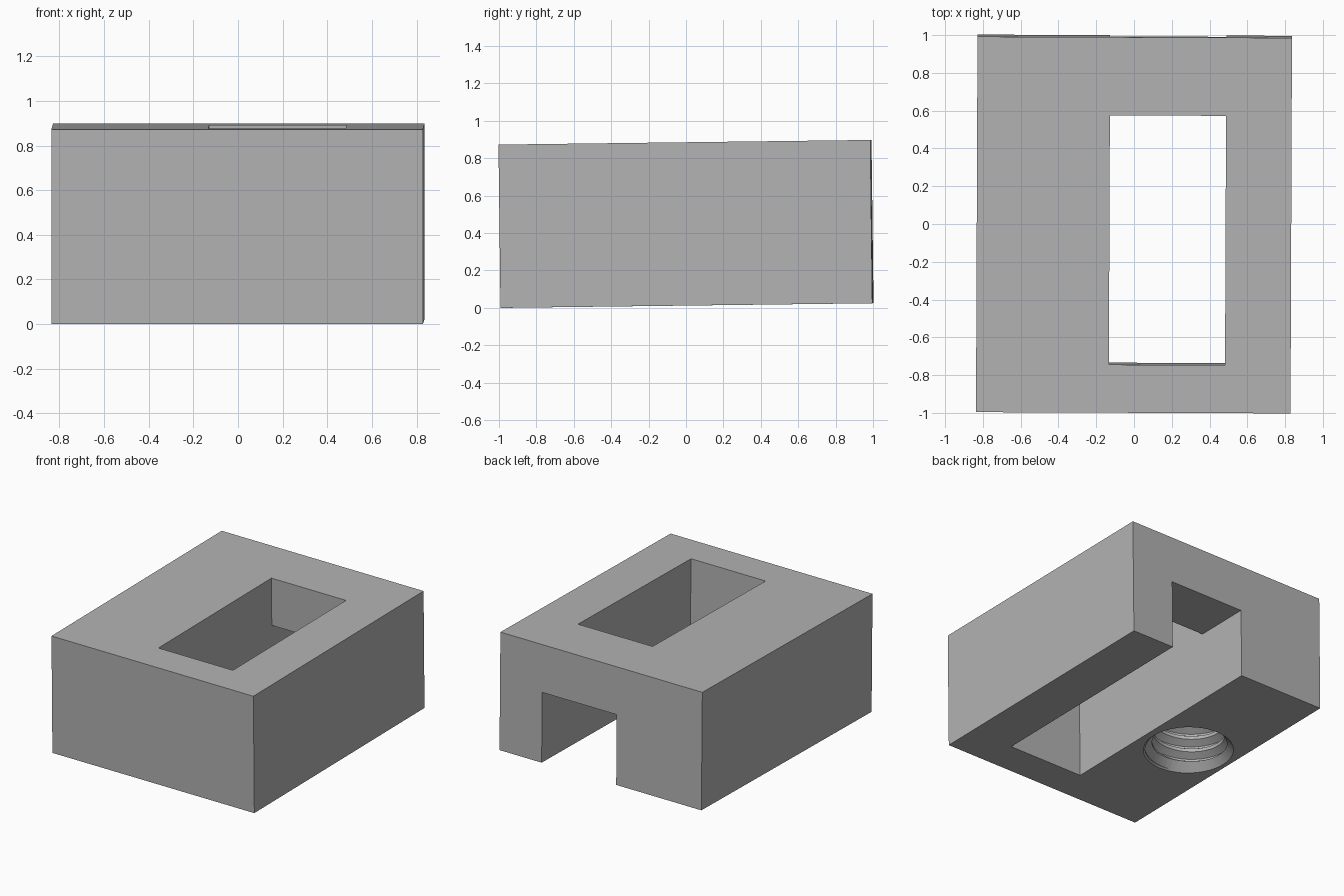
import bpy, bmesh, math
from mathutils import Matrix, Vector

if "Cube" in bpy.data.objects:
    bpy.data.objects.remove(bpy.data.objects["Cube"])

grey = bpy.data.materials.new("plain grey")
grey.diffuse_color = (0.45, 0.45, 0.45, 1)
grey.use_nodes = True
grey.node_tree.nodes["Principled BSDF"].inputs["Base Color"].default_value = grey.diffuse_color

W, L, H = 1.665, 1.988, 0.873          # block width, length, height
HOLE = (-0.49, -0.01)                  # threaded hole centre


def make(name, bm):
    bmesh.ops.recalc_face_normals(bm, faces=bm.faces)
    me = bpy.data.meshes.new(name)
    bm.to_mesh(me)
    bm.free()
    me.materials.append(grey)
    ob = bpy.data.objects.new(name, me)
    bpy.context.collection.objects.link(ob)
    return ob


def box(name, x0, x1, y0, y1, z0, z1):
    bm = bmesh.new()
    bmesh.ops.create_cube(bm, size=1)
    for v in bm.verts:
        v.co = Vector(((x0 + x1) / 2 + v.co.x * (x1 - x0),
                       (y0 + y1) / 2 + v.co.y * (y1 - y0),
                       (z0 + z1) / 2 + v.co.z * (z1 - z0)))
    return make(name, bm)


def thread_cutter(name, minor, major, pitch, z0, turns, n=48):
    """Closed helical plug: flat root, sloping flank, flat crest, flank."""
    prof = [(0.0, minor), (0.25, minor), (0.56, major), (0.69, major)]
    k = len(prof)
    bm = bmesh.new()
    cols = []
    for j in range(n):
        a = 2 * math.pi * j / n
        rows = turns * k + (k if j == 0 else 0)
        col = []
        for i in range(rows + 1):
            f, r = prof[i % k]
            col.append(bm.verts.new((r * math.cos(a), r * math.sin(a),
                                     z0 + pitch * (i // k + f + j / n))))
        cols.append(col)
    for j in range(n):
        a = cols[j]
        b = cols[j + 1] if j < n - 1 else cols[0][k:]
        for i in range(turns * k):
            bm.faces.new((a[i], b[i], b[i + 1], a[i + 1]))
    # fan caps on both ends
    zm = z0 + pitch * turns / 2
    low = bm.verts.new((0, 0, z0 + pitch / 2))
    top = bm.verts.new((0, 0, z0 + pitch * (turns + 0.5)))
    for e in [e for e in bm.edges if e.is_boundary]:
        c = top if e.verts[0].co.z > zm else low
        bm.faces.new((e.verts[0], e.verts[1], c))
    for v in bm.verts:
        v.co += Vector((*HOLE, 0))
    return make(name, bm)


def cut(target, cutter):
    m = target.modifiers.new(cutter.name, "BOOLEAN")
    m.operation, m.solver, m.object = "DIFFERENCE", "EXACT", cutter
    cutter.hide_render = True
    cutter.hide_set(True)


# Main body
block = box("block", -W / 2, W / 2, -L / 2, L / 2, 0, H)

# Through window, and lower channel open at the back
cutters = [
    box("window_cutter", -0.13, 0.485, -0.74, 0.58, -0.1, H + 0.1),
    box("channel_cutter", -0.13, 0.485, -0.74, L / 2 + 0.1, -0.1, 0.52),
    thread_cutter("thread_cutter", 0.25, 0.30, 0.10, -0.23, 8),
]

# Countersink at the mouth of the threaded hole
bm = bmesh.new()
bmesh.ops.create_cone(bm, cap_ends=True, segments=48, radius1=0.36, radius2=0.24,
                      depth=0.12, matrix=Matrix.Translation((*HOLE, 0.01)))
cutters.append(make("countersink_cutter", bm))

for c in cutters:
    cut(block, c)

# Bake the cuts and drop the helpers
bpy.context.view_layer.update()
baked = bpy.data.meshes.new_from_object(
    block.evaluated_get(bpy.context.evaluated_depsgraph_get()))
block.modifiers.clear()
block.data = baked
for c in cutters:
    bpy.data.objects.remove(c)

# Slight lean of the whole part, standing on its front lower edge
tilt = Matrix.Rotation(-0.004, 4, "Z") @ Matrix.Rotation(0.0125, 4, "X")
block.data.transform(tilt)
zmin = min(v.co.z for v in block.data.vertices)
ymid = (min(v.co.y for v in block.data.vertices) + max(v.co.y for v in block.data.vertices)) / 2
block.data.transform(Matrix.Translation((0, -ymid, -zmin)))

bpy.context.view_layer.objects.active = block
block.select_set(True)
bpy.ops.object.shade_smooth_by_angle(angle=math.radians(20))
